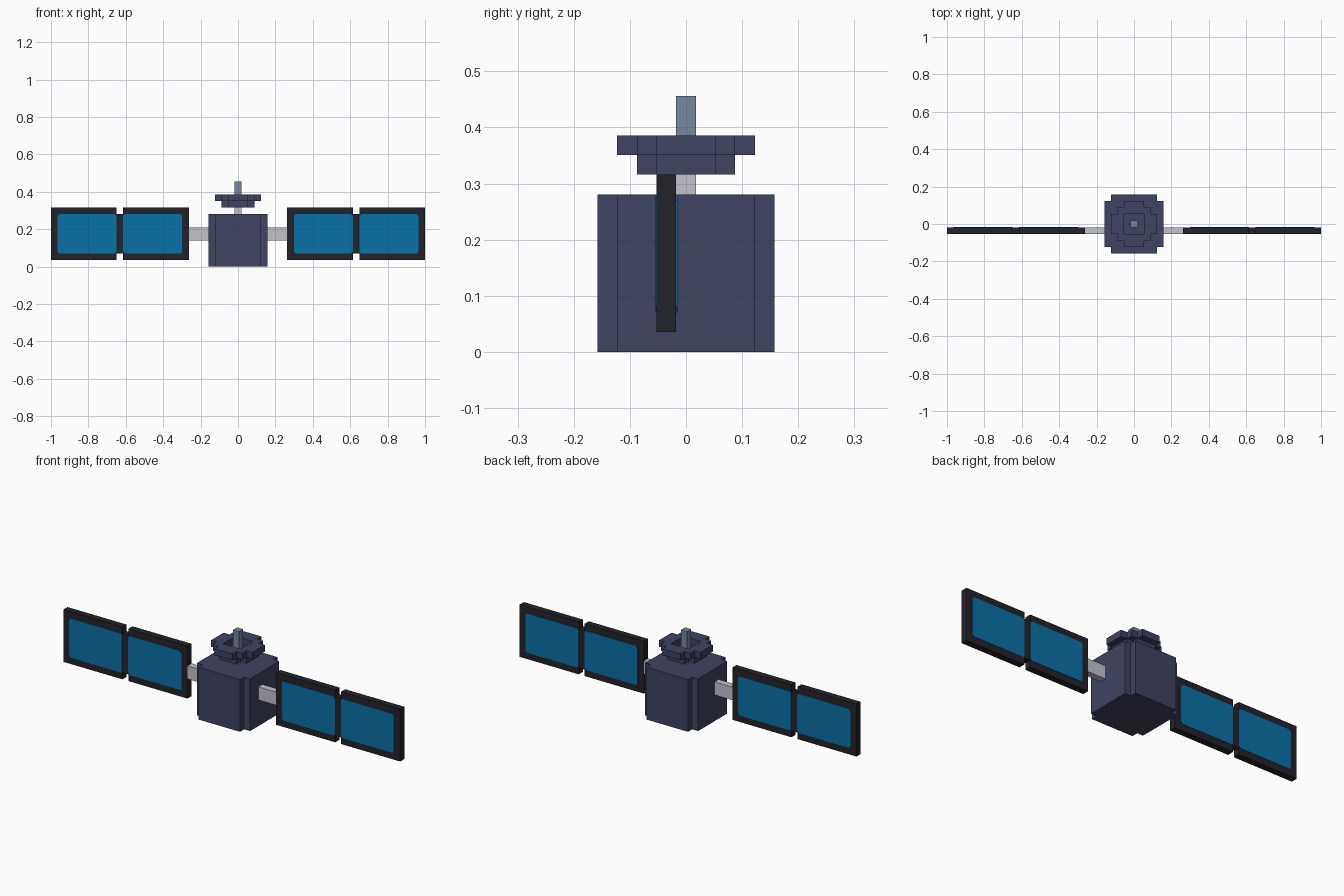
import bpy, bmesh
from mathutils import Vector

if "Cube" in bpy.data.objects:
    bpy.data.objects.remove(bpy.data.objects["Cube"])

V = 2 / 57  # block size: the whole model sits on a 57-block grid


def material(name, rgb):
    m = bpy.data.materials.new(name)
    m.diffuse_color = (*rgb, 1)
    m.use_nodes = True
    m.node_tree.nodes["Principled BSDF"].inputs["Base Color"].default_value = m.diffuse_color
    return m


SLATE = material("slate blue hull", (0.050, 0.056, 0.122))
BLUE = material("solar blue", (0.003, 0.165, 0.390))
DARK = material("dark frame", (0.016, 0.016, 0.024))
LIGHT = material("light grey strut", (0.54, 0.55, 0.60))
STEEL = material("steel grey mast", (0.19, 0.25, 0.34))


def finish(name, bm, mat):
    bmesh.ops.recalc_face_normals(bm, faces=bm.faces)
    me = bpy.data.meshes.new(name)
    bm.to_mesh(me)
    bm.free()
    ob = bpy.data.objects.new(name, me)
    me.materials.append(mat)
    bpy.context.collection.objects.link(ob)
    return ob


def extrude_up(bm, vec):
    ext = bmesh.ops.extrude_face_region(bm, geom=bm.faces[:])
    moved = [g for g in ext["geom"] if isinstance(g, bmesh.types.BMVert)]
    bmesh.ops.translate(bm, verts=moved, vec=vec)


def layer(name, mat, rows, z0, z1, hole=-1):
    """Stepped disc: rows[i] = half width in blocks at row +-i, optional square hole."""
    bm = bmesh.new()
    n = len(rows) - 1
    for j in range(-n, n + 1):
        for i in range(-rows[abs(j)], rows[abs(j)] + 1):
            if max(abs(i), abs(j)) <= hole:
                continue
            bm.faces.new([bm.verts.new(((i + a) * V, (j + b) * V, z0 * V))
                          for a, b in ((-.5, -.5), (.5, -.5), (.5, .5), (-.5, .5))])
    bmesh.ops.remove_doubles(bm, verts=bm.verts, dist=1e-4)
    extrude_up(bm, (0, 0, (z1 - z0) * V))
    bmesh.ops.dissolve_limit(bm, angle_limit=0.01, verts=bm.verts, edges=bm.edges)
    return finish(name, bm, mat)


def box(name, mat, x, y, z):
    bm = bmesh.new()
    bmesh.ops.create_cube(bm, size=1)
    for v in bm.verts:
        v.co = Vector([(a + b) / 2 * V + c * (b - a) * V
                       for (a, b), c in zip((x, y, z), v.co)])
    return finish(name, bm, mat)


def cell_plate(name, x, z):
    """Blue cell area with clipped corners, showing on both panel faces."""
    bm = bmesh.new()
    c = 0.3
    (x0, x1), (z0, z1) = x, z
    pts = [(x0 + c, z0), (x1 - c, z0), (x1, z0 + c), (x1, z1 - c),
           (x1 - c, z1), (x0 + c, z1), (x0, z1 - c), (x0, z0 + c)]
    bm.faces.new([bm.verts.new((px * V, -1.5 * V - 0.002, pz * V)) for px, pz in pts])
    extrude_up(bm, (0, V + 0.004, 0))
    return finish(name, bm, BLUE)


# Hull: square block with notched vertical corners
layer("hull", SLATE, [4, 4, 4, 4, 3], 0, 8)

# Dish on a short neck, with a mast rising from its bowl
layer("dish_neck", LIGHT, [0], 8, 9)
layer("dish_base", SLATE, [2, 2, 1], 9, 10)
layer("dish_rim", SLATE, [3, 3, 2, 1], 10, 11, hole=1)
layer("mast", STEEL, [0], 10, 13)

# Solar wings, mirrored left and right
ROW = (-1.5, -0.5)
for side, s in (("left", -1), ("right", 1)):
    def span(a, b):
        return tuple(sorted((s * a, s * b)))
    box(side + "_strut", LIGHT, span(4.5, 7.5), ROW, (4, 6))
    box(side + "_inner_panel", DARK, span(7.5, 17.5), ROW, (1, 9))
    box(side + "_hinge", DARK, span(17.5, 18.5), ROW, (2, 8))
    box(side + "_outer_panel", DARK, span(18.5, 28.5), ROW, (1, 9))
    cell_plate(side + "_inner_cells", span(8.5, 17.5), (2, 8))
    cell_plate(side + "_outer_cells", span(18.5, 27.5), (2, 8))
